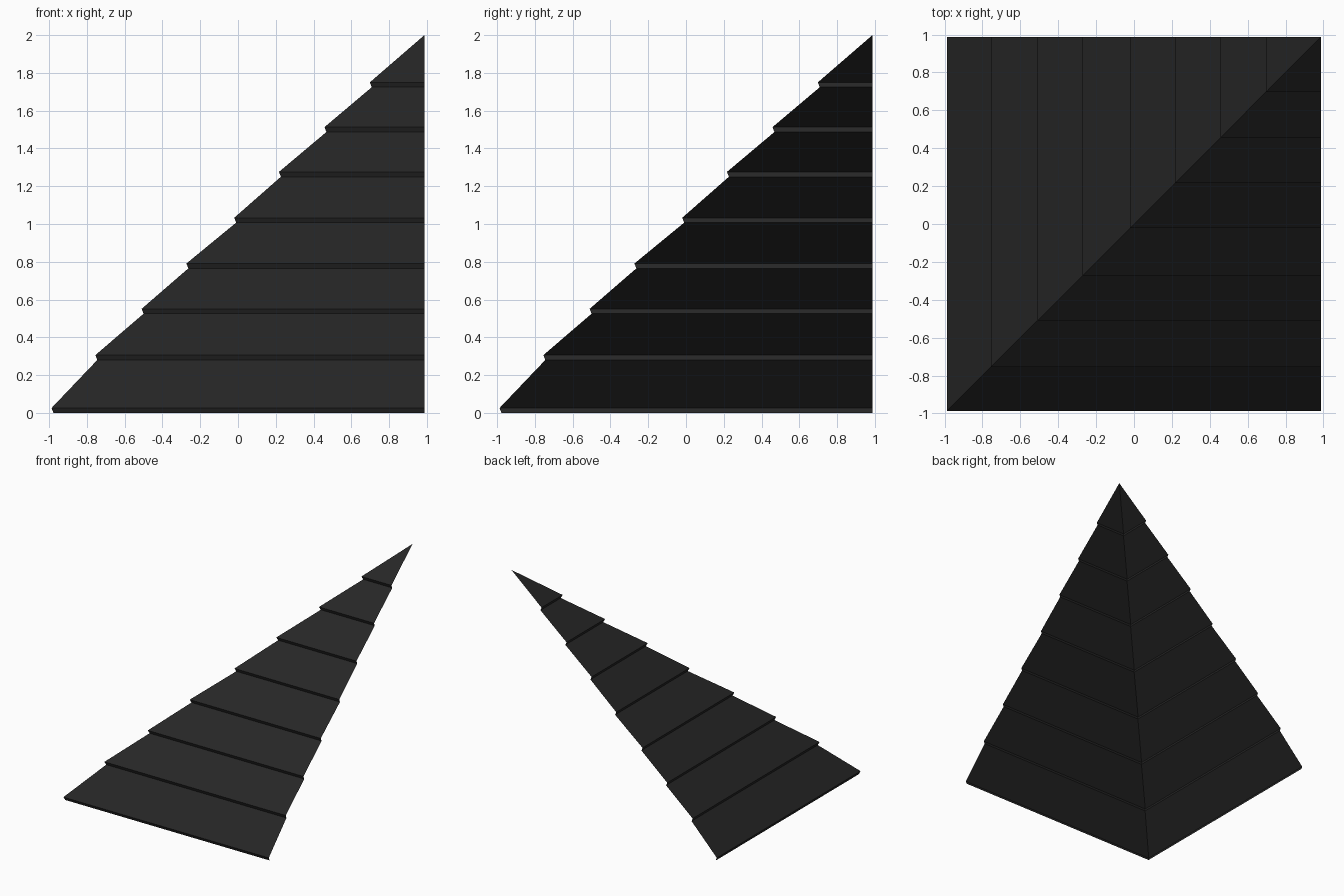
import bpy, bmesh

if "Cube" in bpy.data.objects:
    bpy.data.objects.remove(bpy.data.objects["Cube"])

E = 0.987  # half width of the square footprint

# One flat dark slate colour
slate = bpy.data.materials.new("dark slate")
slate.diffuse_color = (0.019, 0.019, 0.019, 1)
slate.use_nodes = True
slate.node_tree.nodes["Principled BSDF"].inputs["Base Color"].default_value = slate.diffuse_color

# Stepped roof profile: each course is a small undercut lip, then a slope
lip_bottoms = [(-0.977, 0.0), (-0.745, 0.28), (-0.50, 0.525), (-0.263, 0.765),
               (-0.01, 1.007), (0.227, 1.25), (0.468, 1.487), (0.708, 1.724)]
profile = []
for d, z in lip_bottoms:
    profile += [(d, z), (d - 0.01, z + 0.026)]

# Open hip-corner shell: left slope and front slope meeting on the diagonal
bm = bmesh.new()
rows = [[bm.verts.new(p) for p in ((d, E, z), (d, d, z), (E, d, z))]
        for d, z in profile]
for low, high in zip(rows, rows[1:]):
    for i in range(2):
        bm.faces.new((low[i], low[i + 1], high[i + 1], high[i]))

# Top course closes to the peak
peak = bm.verts.new((E, E, 2.0))
for i in range(2):
    bm.faces.new((rows[-1][i], rows[-1][i + 1], peak))

mesh = bpy.data.meshes.new("roof_corner")
bm.to_mesh(mesh)
bm.free()
mesh.materials.append(slate)
roof = bpy.data.objects.new("roof_corner", mesh)
bpy.context.collection.objects.link(roof)
